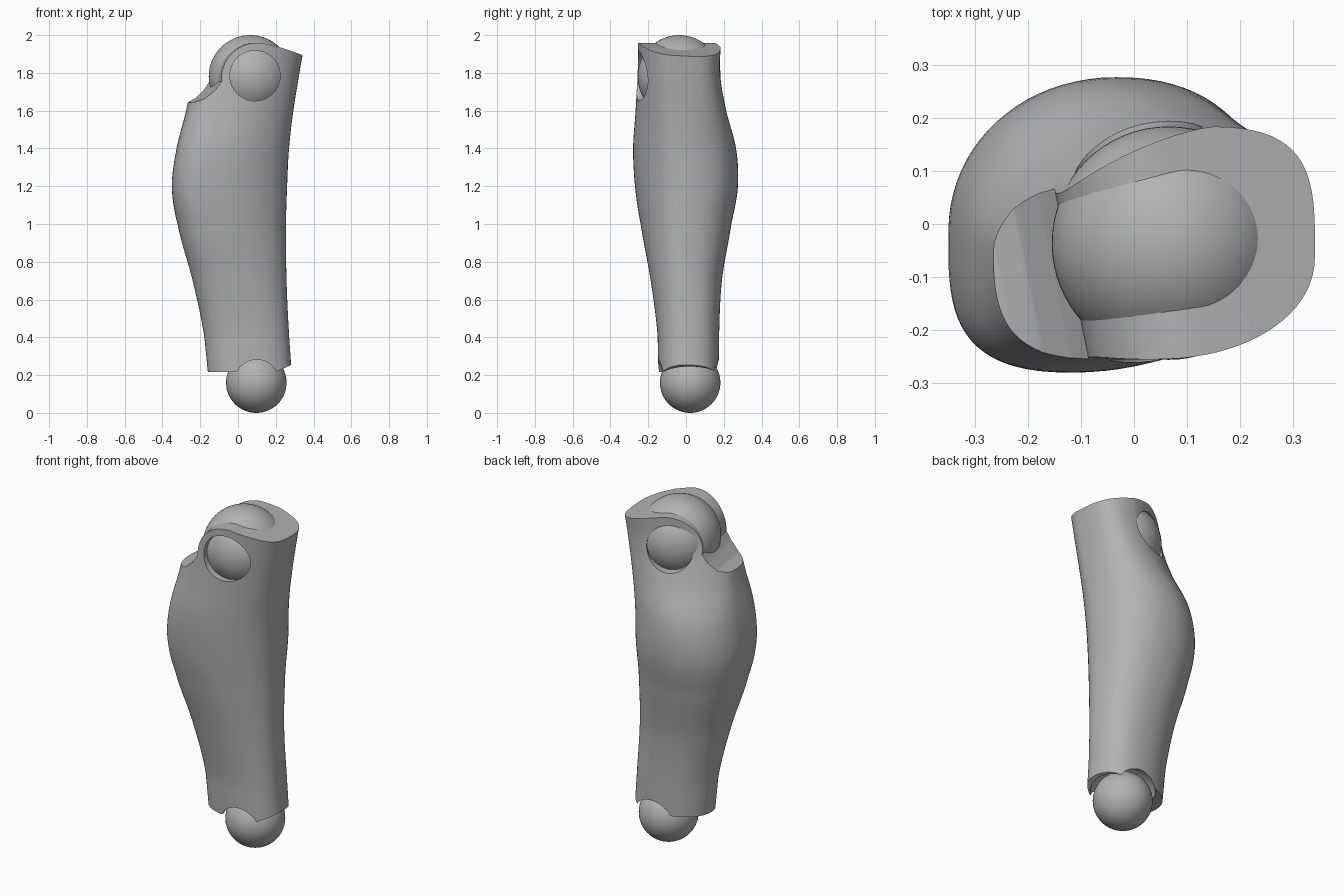
import bpy, bmesh, math
from mathutils import Vector

if "Cube" in bpy.data.objects:
    bpy.data.objects.remove(bpy.data.objects["Cube"])

grey = bpy.data.materials.new("plain grey")
grey.use_nodes = True
grey.diffuse_color = (0.45, 0.45, 0.45, 1)
grey.node_tree.nodes["Principled BSDF"].inputs["Base Color"].default_value = (0.45, 0.45, 0.45, 1)


def make_object(name, bm):
    bmesh.ops.recalc_face_normals(bm, faces=bm.faces)
    mesh = bpy.data.meshes.new(name)
    bm.to_mesh(mesh)
    bm.free()
    mesh.materials.append(grey)
    obj = bpy.data.objects.new(name, mesh)
    bpy.context.collection.objects.link(obj)
    return obj


def shade(obj, angle):
    bpy.ops.object.select_all(action='DESELECT')
    obj.select_set(True)
    bpy.context.view_layer.objects.active = obj
    bpy.ops.object.shade_smooth_by_angle(angle=math.radians(angle))


def ball(name, centre, radius):
    bm = bmesh.new()
    bmesh.ops.create_uvsphere(bm, u_segments=64, v_segments=32, radius=radius)
    bmesh.ops.translate(bm, verts=bm.verts, vec=centre)
    return make_object(name, bm)


def rod(name, start, end, radius):
    start, end = Vector(start), Vector(end)
    axis = end - start
    bm = bmesh.new()
    bmesh.ops.create_cone(bm, cap_ends=True, segments=64, radius1=radius,
                          radius2=radius, depth=axis.length)
    bmesh.ops.rotate(bm, verts=bm.verts,
                     matrix=axis.to_track_quat('Z', 'Y').to_matrix())
    bmesh.ops.translate(bm, verts=bm.verts, vec=(start + end) / 2)
    return make_object(name, bm)


def slab(name, profile, shear):
    """Extrude an x-z profile along y, sliding it sideways with depth."""
    bm = bmesh.new()
    ends = [[bm.verts.new((x - shear * (y + 0.25), y, z)) for x, z in profile]
            for y in (-0.5, 0.5)]
    n = len(profile)
    for i in range(n):
        j = (i + 1) % n
        bm.faces.new((ends[0][i], ends[0][j], ends[1][j], ends[1][i]))
    for end in ends:
        bm.faces.new(end)
    return make_object(name, bm)


def carve(obj, cutter):
    mod = obj.modifiers.new("cut", 'BOOLEAN')
    mod.operation, mod.solver, mod.object = 'DIFFERENCE', 'EXACT', cutter
    bpy.context.view_layer.objects.active = obj
    bpy.ops.object.modifier_apply(modifier=mod.name)
    bpy.data.objects.remove(cutter)


def smooth_path(keys, z):
    """Catmull-Rom value of the key rows at height z."""
    i = max(k for k in range(len(keys) - 1) if keys[k][0] <= z)
    a, b, c, d = (keys[min(max(k, 0), len(keys) - 1)] for k in range(i - 1, i + 3))
    t = (z - b[0]) / (c[0] - b[0])
    return [q + t * ((r - p) + t * (2 * p - 5 * q + 4 * r - s + t * (3 * (q - r) + s - p))) / 2
            if i > 0 else q + t * (r - q) for p, q, r, s in zip(a, b, c, d)]


# Limb shell: height, left, right, front, back, squareness of the back left
# quarter, sideways offset of the front and of the back crest
keys = [(0.1, -.148, .292, -.145, .172, 2.2, .0, .03),
        (0.4, -.178, .271, -.15, .175, 2.2, .0, .03),
        (0.7, -.24, .257, -.187, .19, 2.2, -.03, .02),
        (1.0, -.32, .254, -.24, .24, 2.15, -.07, .01),
        (1.2, -.35, .26, -.27, .275, 2.1, -.09, .01),
        (1.4, -.325, .27, -.28, .265, 2.0, -.09, .01),
        (1.6, -.275, .293, -.267, .213, 1.75, -.07, .06),
        (1.8, -.235, .325, -.257, .18, 1.5, -.05, .09),
        (2.0, -.22, .356, -.255, .187, 1.5, -.03, .09)]
bm = bmesh.new()
rings, sides = [], 80
for k in range(60):
    z = 0.1 + 1.899 * k / 59
    _, left, right, front, back, soft, front_lean, back_lean = smooth_path(keys, z)
    cx, cy = (left + right) / 2, (front + back) / 2 - 0.02
    ring = []
    for s in range(sides):
        a = math.tau * s / sides
        c, n = math.cos(a), math.sin(a)
        power = 2 / (soft if c < 0 < n else 2.25)
        px = math.copysign(abs(c) ** power, c) * (right - cx if c > 0 else cx - left)
        rise = abs(n) ** power
        py = rise * (back - cy if n > 0 else front - cy)
        lean = rise ** 2 * (back_lean if n > 0 else front_lean)
        ring.append(bm.verts.new((cx + px + lean, cy + py, z)))
    rings.append(ring)
for lo, hi in zip(rings, rings[1:]):
    for s in range(sides):
        t = (s + 1) % sides
        bm.faces.new((lo[s], lo[t], hi[t], hi[s]))
bm.faces.new(rings[0])
bm.faces.new(rings[-1])
shell = make_object("limb_shell", bm)

# Top cut: sloping rim, arch round the joint and low ledge
arch = [(0.1 + 0.187 * math.cos(math.radians(a)), 1.772 + 0.187 * math.sin(math.radians(a)))
        for a in range(80, 186, 7)]
carve(shell, slab("top_cutter", [(0.6, 2.2), (0.6, 1.83), (0.34, 1.903), (0.23, 1.935)] + arch
                  + [(-0.12, 1.71), (-0.17, 1.665), (-0.22, 1.645), (-0.6, 1.63), (-0.6, 2.2)], 0.2))

# Round windows at the front and back of the upper joint
carve(shell, rod("front_window", (0.09, -0.14, 1.785), (0.09, -0.5, 1.785), 0.133))
carve(shell, rod("back_window", (0.04, 0.05, 1.783), (-0.1, 0.42, 1.778), 0.13))

# Bottom cut, arched notch and ball socket
carve(shell, slab("bottom_cutter", [(-0.6, 0), (-0.6, 0.215), (0.2, 0.217),
                                    (0.3, 0.262), (0.6, 0.4), (0.6, 0)], 0))
carve(shell, rod("notch", (0.1, -0.5, 0.165), (0.1, 0.5, 0.165), 0.117))
carve(shell, ball("socket", (0.095, 0.02, 0.2), 0.175))
shade(shell, 30)

# Joint balls
shade(ball("upper_joint_ball", (0.065, -0.036, 1.78), 0.22), 60)
shade(ball("lower_joint_ball", (0.097, 0.022, 0.16), 0.16), 60)
